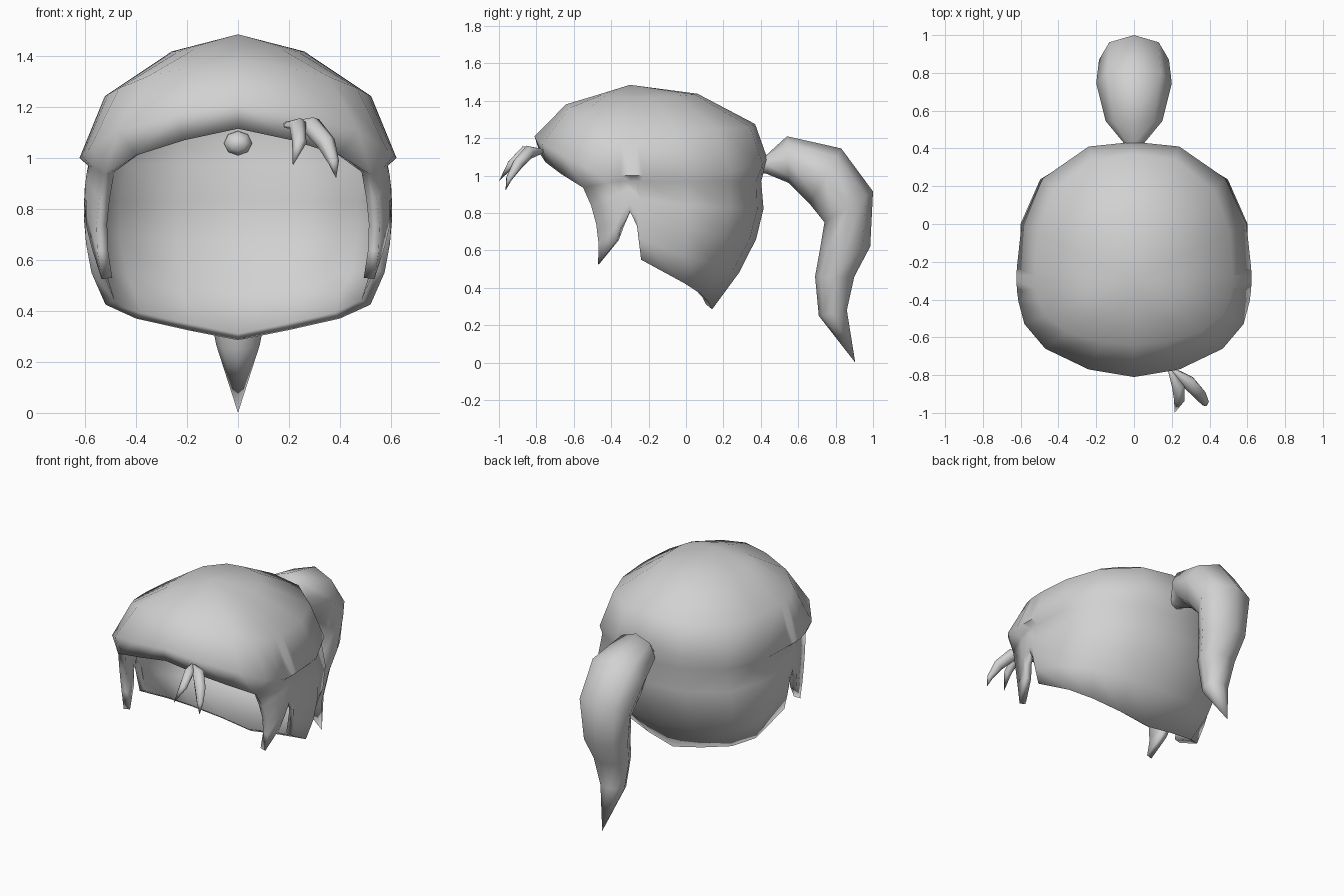
import bpy
import bmesh
from math import cos, sin, tau
from mathutils import Vector

if "Cube" in bpy.data.objects:
    bpy.data.objects.remove(bpy.data.objects["Cube"], do_unlink=True)

# Single hair colour
hair_grey = bpy.data.materials.new("hair_grey")
hair_grey.use_nodes = True
colour = (0.64, 0.64, 0.64, 1.0)
hair_grey.diffuse_color = colour
hair_grey.node_tree.nodes["Principled BSDF"].inputs["Base Color"].default_value = colour


def finish_object(name, bm, smooth_angle):
    """Turn a bmesh into a smooth-shaded object with the hair material."""
    mesh = bpy.data.meshes.new(name)
    bm.to_mesh(mesh)
    bm.free()
    mesh.materials.append(hair_grey)
    obj = bpy.data.objects.new(name, mesh)
    bpy.context.collection.objects.link(obj)
    bpy.ops.object.select_all(action="DESELECT")
    obj.select_set(True)
    bpy.context.view_layer.objects.active = obj
    bpy.ops.object.shade_smooth_by_angle(angle=smooth_angle)
    return obj


def add_tube(bm, stations, tip, sides):
    """Loft elliptical rings (centre, half axis, half axis) down to a pointed tip."""
    rings = []
    for centre, axis_a, axis_b in stations:
        ring = []
        for i in range(sides):
            angle = tau * i / sides
            ring.append(bm.verts.new(centre + axis_a * cos(angle) + axis_b * sin(angle)))
        rings.append(ring)
    end = bm.verts.new(tip)
    bm.faces.new(rings[0])
    for i in range(sides):
        j = (i + 1) % sides
        for upper, lower in zip(rings, rings[1:]):
            bm.faces.new((upper[i], upper[j], lower[j], lower[i]))
        bm.faces.new((rings[-1][i], rings[-1][j], end))
    bmesh.ops.recalc_face_normals(bm, faces=bm.faces)


# Cap outlines for the left half, running from front centre to back centre
crown_top = Vector((0, -0.3, 1.485))
brim = [(0, -.81, 1.21), (.24, -.77, 1.17), (.47, -.66, 1.11), (.58, -.53, 1.04),
        (.612, -.41, 1.01), (.62, -.35, 1), (.622, -.3, 1), (.622, -.27, 1),
        (.62, -.23, 1), (.595, 0, 1), (.485, .24, 1.02), (.24, .41, 1.06), (0, .435, 1.09)]
hairline = [(0, -.78, 1.115), (.21, -.75, 1.07), (.4, -.67, 1.01), (.52, -.55, .935),
            (.57, -.42, .96), (.585, -.35, .97), (.588, -.3, .97), (.588, -.27, .97),
            (.588, -.24, .97), (.575, 0, .97), (.468, .235, .97), (.23, .377, .97),
            (0, .402, .97)]

# Lower wall: middle and hem points under the hairline, sideburn to nape
wall_middle = [(.555, -.48, .74), (.58, -.39, .81), (.595, -.35, .85), (.6, -.3, .89),
               (.603, -.265, .85), (.605, -.25, .77), (.6, 0, .71), (.495, .21, .68),
               (.26, .34, .66), (0, .375, .66)]
wall_hem = [(.535, -.47, .525), (.575, -.37, .65), (.595, -.347, .73), (.6, -.3, .81),
            (.6, -.262, .73), (.575, -.24, .55), (.52, -.01, .425), (.4, .075, .37),
            (.2, .12, .325), (0, .14, .285)]
first_wall = len(brim) - len(wall_hem)


def crown_points(edge):
    """Two points on the dome above a brim point, flatter in front, fuller behind."""
    edge = Vector(edge)
    front = max(0, (crown_top.y - edge.y) / 0.51) ** 2
    back = max(0, (edge.y - crown_top.y) / 0.73) ** 2
    upper = (0.42 - 0.09 * front + 0.07 * back, 0.86 - 0.05 * front + 0.02 * back)
    lower = (0.84 - 0.17 * front + 0.07 * back, 0.5 + 0.12 * front - 0.03 * back)
    points = []
    for reach, rise in (upper, lower):
        point = crown_top.lerp(edge, reach)
        point.z = edge.z + (crown_top.z - edge.z) * rise
        points.append(point)
    return points


def wall_point(top, middle, hem, t):
    """Quadratic through the three points of one wall column."""
    return (Vector(top) * (1 - t) * (1 - 2 * t)
            + Vector(middle) * 4 * t * (1 - t)
            + Vector(hem) * t * (2 * t - 1))


# Hair shell: dome, rolled brim and wall
bm = bmesh.new()
peak = bm.verts.new(crown_top)
columns = []
for i, (edge, line) in enumerate(zip(brim, hairline)):
    points = crown_points(edge) + [edge, line]
    if i >= first_wall:
        k = i - first_wall
        for step in range(1, 5):
            points.append(wall_point(line, wall_middle[k], wall_hem[k], step / 4))
    columns.append([bm.verts.new(p) for p in points])
for left, right in zip(columns, columns[1:]):
    bm.faces.new((peak, left[0], right[0]))
    for row in range(min(len(left), len(right)) - 1):
        bm.faces.new((left[row], left[row + 1], right[row + 1], right[row]))
bmesh.ops.recalc_face_normals(bm, faces=bm.faces)
if peak.link_faces[0].normal.z < 0:
    bmesh.ops.reverse_faces(bm, faces=bm.faces)
shell = finish_object("hair_shell", bm, 1.2)
mirror = shell.modifiers.new("mirror", "MIRROR")
mirror.use_clip = True
thickness = shell.modifiers.new("thickness", "SOLIDIFY")
thickness.thickness = 0.043
thickness.offset = -1

# Ponytail: outer y, z, inner y, z and half width at each station
tail_stations = []
for outer_y, outer_z, inner_y, inner_z, half_width in (
        (.34, 1.08, .34, 1.03, .03), (.37, 1.105, .37, 1.01, .055),
        (.43, 1.11, .43, 1.01, .055),
        (.54, 1.21, .55, .96, .15), (.83, 1.145, .66, .85, .2),
        (1, .915, .74, .75, .185), (.985, .62, .715, .6, .155),
        (.9, .46, .69, .46, .125), (.86, .28, .71, .25, .085)):
    outer = Vector((0, outer_y, outer_z))
    inner = Vector((0, inner_y, inner_z))
    tail_stations.append(((outer + inner) / 2, (outer - inner) / 2, Vector((half_width, 0, 0))))
bm = bmesh.new()
add_tube(bm, tail_stations, Vector((0, .905, 0)), 8)
finish_object("ponytail", bm, 1.2)


# Two loose strands curling off the fringe
def make_strand(name, path, widths):
    path = [Vector(p) for p in path]
    stations = []
    for i, width in enumerate(widths):
        along = (path[i + 1] - path[max(i - 1, 0)]).normalized()
        side = along.cross(Vector((0, -1, 0.6))).normalized()
        stations.append((path[i], side * width, along.cross(side) * width * 0.85))
    bm = bmesh.new()
    add_tube(bm, stations, path[-1], 6)
    finish_object(name, bm, 1.2)


make_strand("inner_fringe_strand",
            [(.19, -.77, 1.13), (.235, -.865, 1.13), (.24, -.935, 1.06), (.215, -1, .97)],
            [.014, .034, .028])
make_strand("outer_fringe_strand",
            [(.2, -.77, 1.13), (.29, -.84, 1.125), (.345, -.9, 1.06), (.375, -.945, .985),
             (.385, -.965, .92)],
            [.014, .042, .038, .022])
